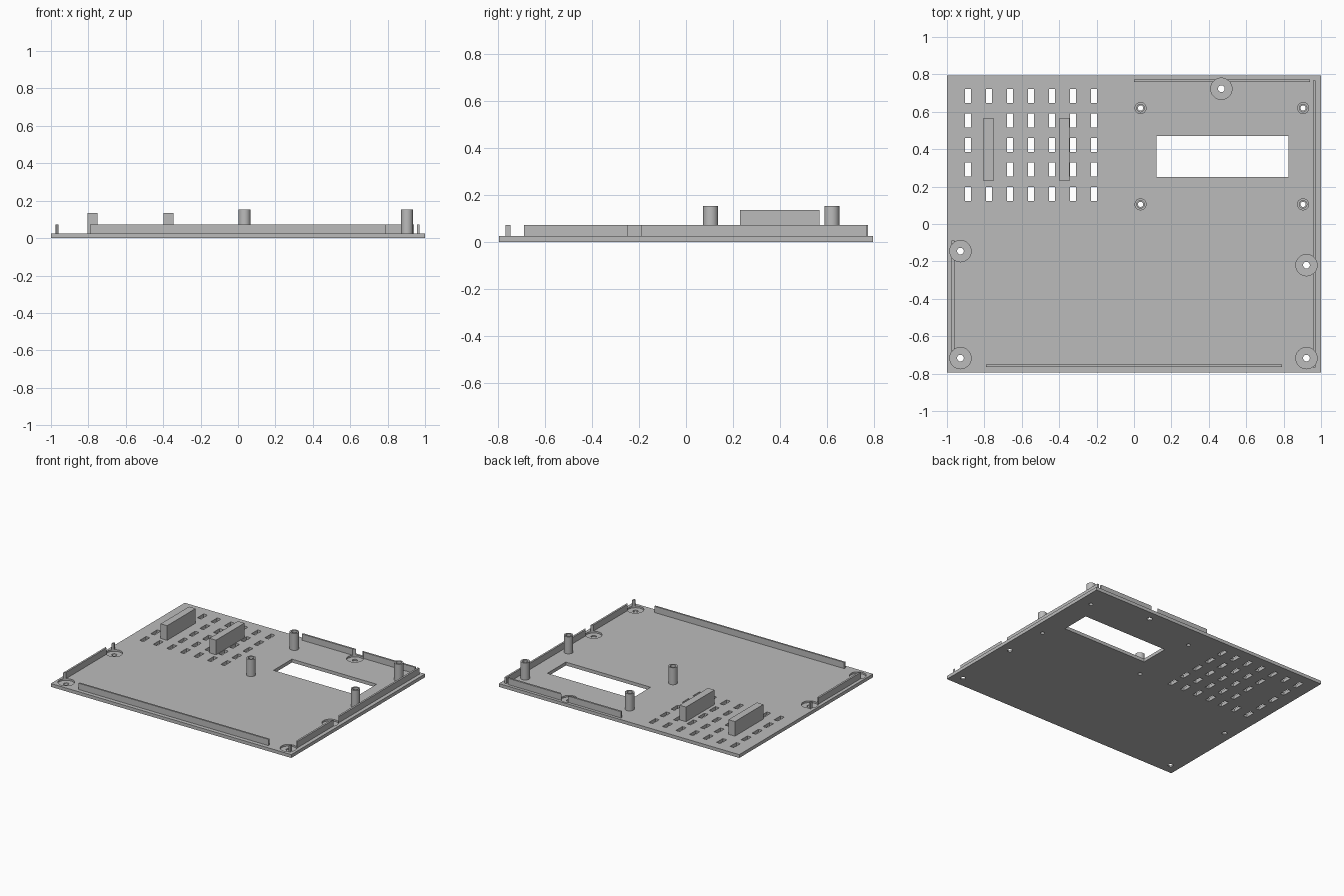
import bpy, bmesh
from mathutils import Matrix, Vector

if "Cube" in bpy.data.objects:
    bpy.data.objects.remove(bpy.data.objects["Cube"], do_unlink=True)

grey = bpy.data.materials.new("plain grey plastic")
grey.use_nodes = True
colour = (0.5, 0.5, 0.5, 1)
grey.diffuse_color = colour
grey.node_tree.nodes["Principled BSDF"].inputs["Base Color"].default_value = colour

BASE, WALL, POST, BLOCK, FLOOR = 0.025, 0.072, 0.153, 0.135, 0.012


def make(name, bm):
    mesh = bpy.data.meshes.new(name)
    bm.to_mesh(mesh)
    bm.free()
    mesh.materials.append(grey)
    obj = bpy.data.objects.new(name, mesh)
    bpy.context.collection.objects.link(obj)
    return obj


def add_box(bm, x0, x1, y0, y1, z0, z1):
    centre = Vector((x0 + x1, y0 + y1, z0 + z1)) / 2
    scale = Matrix.Diagonal((x1 - x0, y1 - y0, z1 - z0, 1))
    bmesh.ops.create_cube(bm, size=1, matrix=Matrix.Translation(centre) @ scale)


def add_cylinder(bm, x, y, r, z0, z1):
    bmesh.ops.create_cone(bm, cap_ends=True, segments=48, radius1=r, radius2=r, depth=z1 - z0,
                          matrix=Matrix.Translation((x, y, (z0 + z1) / 2)))


def box(name, *size):
    bm = bmesh.new()
    add_box(bm, *size)
    return make(name, bm)


def cylinders(name, points, r, z0, z1):
    bm = bmesh.new()
    for x, y in points:
        add_cylinder(bm, x, y, r, z0, z1)
    return make(name, bm)


def cut(obj, *cutters):
    for cutter in cutters:
        mod = obj.modifiers.new("cut", "BOOLEAN")
        mod.operation, mod.solver, mod.object = "DIFFERENCE", "EXACT", cutter
    graph = bpy.context.evaluated_depsgraph_get()
    mesh = bpy.data.meshes.new_from_object(obj.evaluated_get(graph))
    obj.modifiers.clear()
    obj.data = mesh


def smooth(obj):
    bpy.ops.object.select_all(action="DESELECT")
    obj.select_set(True)
    bpy.context.view_layer.objects.active = obj
    bpy.ops.object.shade_smooth_by_angle(angle=0.6)


screws = [(-0.928, -0.145), (-0.928, -0.717), (0.922, -0.717), (0.922, -0.22), (0.467, 0.723)]
posts = [(x, y) for x in (0.035, 0.904) for y in (0.105, 0.62)]

# Cutters: screw recesses, through holes, post bores, vents with display window
recesses = cylinders("recess_cutter", screws, 0.057, FLOOR, 0.2)
screw_holes = cylinders("screw_hole_cutter", screws, 0.018, -0.1, 0.1)
pilot_holes = cylinders("pilot_hole_cutter", posts, 0.014, -0.1, 0.2)
bores = cylinders("bore_cutter", posts, 0.02, BASE, 0.2)
bm = bmesh.new()
add_box(bm, 0.12, 0.825, 0.25, 0.47, -0.1, 0.1)
for col in range(7):
    for row in range(5):
        if col == 1 and 0 < row < 4:
            continue  # solid under the first rib
        x, y = -0.888 + col * 0.1125, 0.16 + row * 0.131
        add_box(bm, x - 0.016, x + 0.016, y - 0.038, y + 0.038, -0.1, 0.1)
openings = make("opening_cutter", bm)
cutters = [recesses, screw_holes, pilot_holes, bores, openings]

# Base panel
panel = box("base_panel", -1, 1, -0.795, 0.795, 0, BASE)
cut(panel, openings, recesses, screw_holes, pilot_holes)
smooth(panel)

# Locating lips, interrupted at the screw recesses
lips = {
    "front_lip": (-0.79, 0.79, -0.765, -0.752),
    "back_lip": (0, 0.941, 0.759, 0.773),
    "left_lip": (0.957, 0.971, -0.768, 0.768),
    "right_lip": (-0.975, -0.961, -0.695, -0.088),
}
for name, size in lips.items():
    lip = box(name, *size, BASE, WALL)
    cut(lip, recesses)
    smooth(lip)

# Hollow mounting posts
mounts = cylinders("mounting_posts", posts, 0.032, BASE, POST)
cut(mounts, bores)
smooth(mounts)

# Support ribs beside the vents
for name, x in (("outer_rib", -0.805), ("inner_rib", -0.398)):
    box(name, x, x + 0.054, 0.23, 0.568, BASE, BLOCK)

for cutter in cutters:
    bpy.data.objects.remove(cutter, do_unlink=True)
